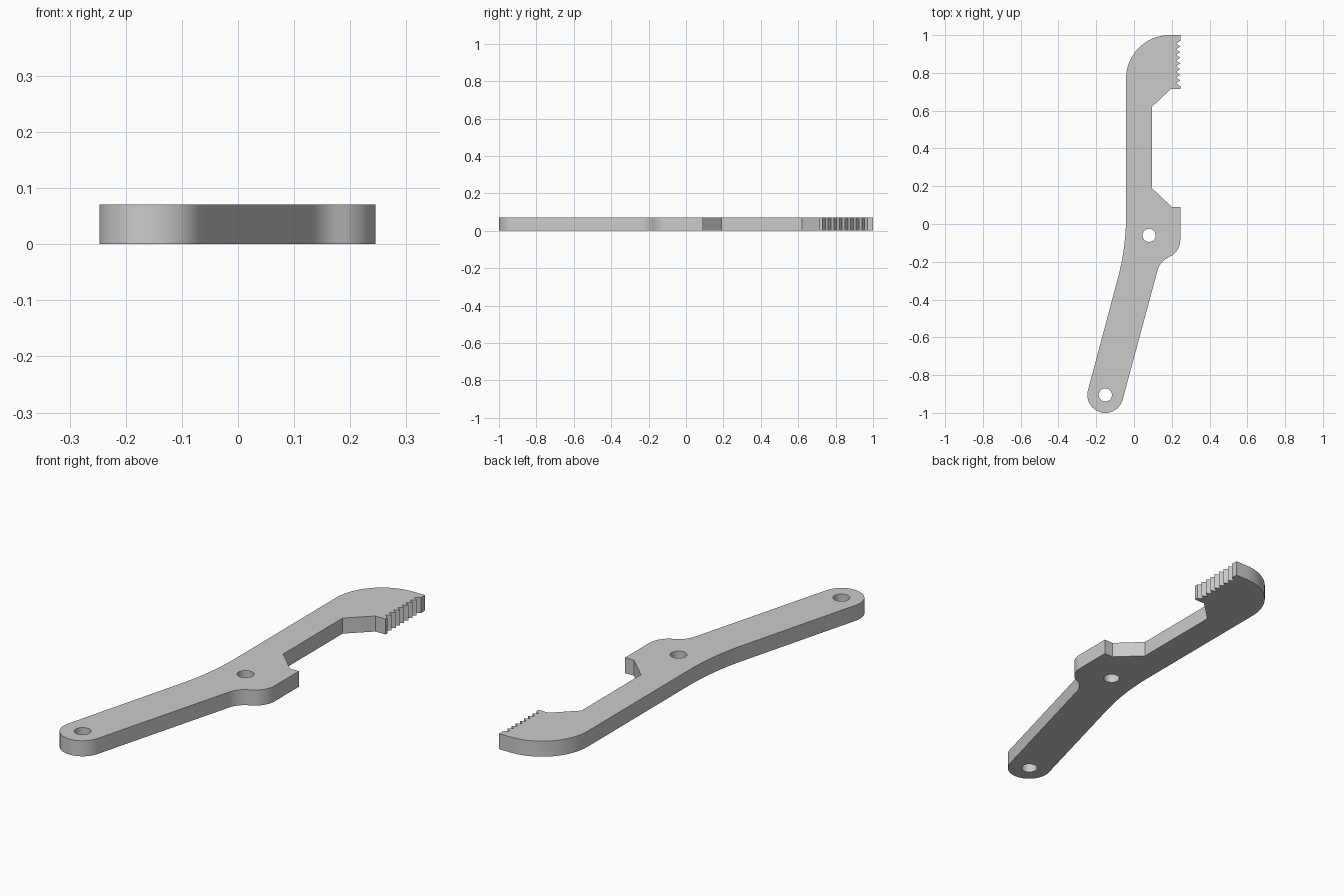
import bpy, bmesh, math
from mathutils import Vector

cube = bpy.data.objects.get("Cube")
if cube:
    bpy.data.objects.remove(cube, do_unlink=True)

THICK = 0.071
PIVOT, END = Vector((0.08, -0.06)), Vector((-0.152, -0.905))
END_R, HOLE_R = 0.095, 0.035
TILT = math.radians(15)
along = Vector((math.sin(TILT), math.cos(TILT)))   # handle direction
across = Vector((along.y, -along.x))


def rounded(corners, steps=16):
    """Turn (point, radius) corners into an outline with tangent arcs."""
    out = []
    for i, (p, r) in enumerate(corners):
        if r == 0:
            out.append(p)
            continue
        a = (corners[i - 1][0] - p).normalized()
        b = (corners[(i + 1) % len(corners)][0] - p).normalized()
        half = a.angle(b) / 2
        centre = p + (a + b).normalized() * (r / math.sin(half))
        start = p + a * (r / math.tan(half)) - centre
        end = p + b * (r / math.tan(half)) - centre
        sweep = math.atan2(start.cross(end), start.dot(end))
        for k in range(steps + 1):
            t = sweep * k / steps
            c, s = math.cos(t), math.sin(t)
            out.append(centre + Vector((start.x * c - start.y * s,
                                        start.x * s + start.y * c)))
    return out


def circle(centre, r, n=32):
    return [centre + Vector((math.cos(t), math.sin(t))) * r
            for t in (2 * math.pi * k / n for k in range(n))]


# Outline, counter-clockwise from the rounded handle end
base = END - along * END_R
corners = [(base - across * END_R, END_R), (base + across * END_R, END_R)]
corners += [(Vector((x, y)), r) for x, y, r in (
    (0.137, -0.20, 0.1), (0.245, -0.145, 0.1),       # lower jaw heel
    (0.245, 0.09, 0), (0.20, 0.09, 0), (0.095, 0.19, 0),
    (0.095, 0.62, 0), (0.195, 0.715, 0), (0.245, 0.715, 0))]

# Row of gripping teeth
TEETH, PITCH, FIRST = 8, 0.03, 0.73
for k in range(TEETH):
    y = FIRST + k * PITCH
    corners += [(Vector((0.245, y)), 0), (Vector((0.223, y + PITCH / 2)), 0)]
corners += [(Vector((0.245, FIRST + TEETH * PITCH)), 0),
            (Vector((0.245, 1.0)), 0),
            (Vector((-0.042, 1.0)), 0.23),           # rounded nose
            (Vector((-0.042, -0.125)), 1.29)]        # gentle bend in the back

# Flat plate with two holes, then thickness
bm = bmesh.new()
for loop in (rounded(corners), circle(PIVOT, HOLE_R), circle(END, HOLE_R)):
    verts = [bm.verts.new((p.x, p.y, 0)) for p in loop]
    for i, v in enumerate(verts):
        bm.edges.new((verts[i - 1], v))
bmesh.ops.remove_doubles(bm, verts=bm.verts[:], dist=0.0005)
bmesh.ops.triangle_fill(bm, edges=bm.edges[:], use_beauty=True, normal=(0, 0, 1))
ext = bmesh.ops.extrude_face_region(bm, geom=bm.faces[:], use_keep_orig=True)
top = [g for g in ext["geom"] if isinstance(g, bmesh.types.BMVert)]
bmesh.ops.translate(bm, verts=top, vec=(0, 0, THICK))
bmesh.ops.recalc_face_normals(bm, faces=bm.faces[:])

mesh = bpy.data.meshes.new("toothed_lever_arm")
bm.to_mesh(mesh)
bm.free()
arm = bpy.data.objects.new("toothed_lever_arm", mesh)
bpy.context.collection.objects.link(arm)

# Plain grey material
grey = bpy.data.materials.new("light_grey")
grey.use_nodes = True
colour = (0.6, 0.6, 0.6, 1)
grey.diffuse_color = colour
grey.node_tree.nodes["Principled BSDF"].inputs["Base Color"].default_value = colour
mesh.materials.append(grey)

# Smooth arcs, sharp rims and teeth
bpy.ops.object.select_all(action="DESELECT")
arm.select_set(True)
bpy.context.view_layer.objects.active = arm
bpy.ops.object.shade_smooth_by_angle(angle=math.radians(30))
